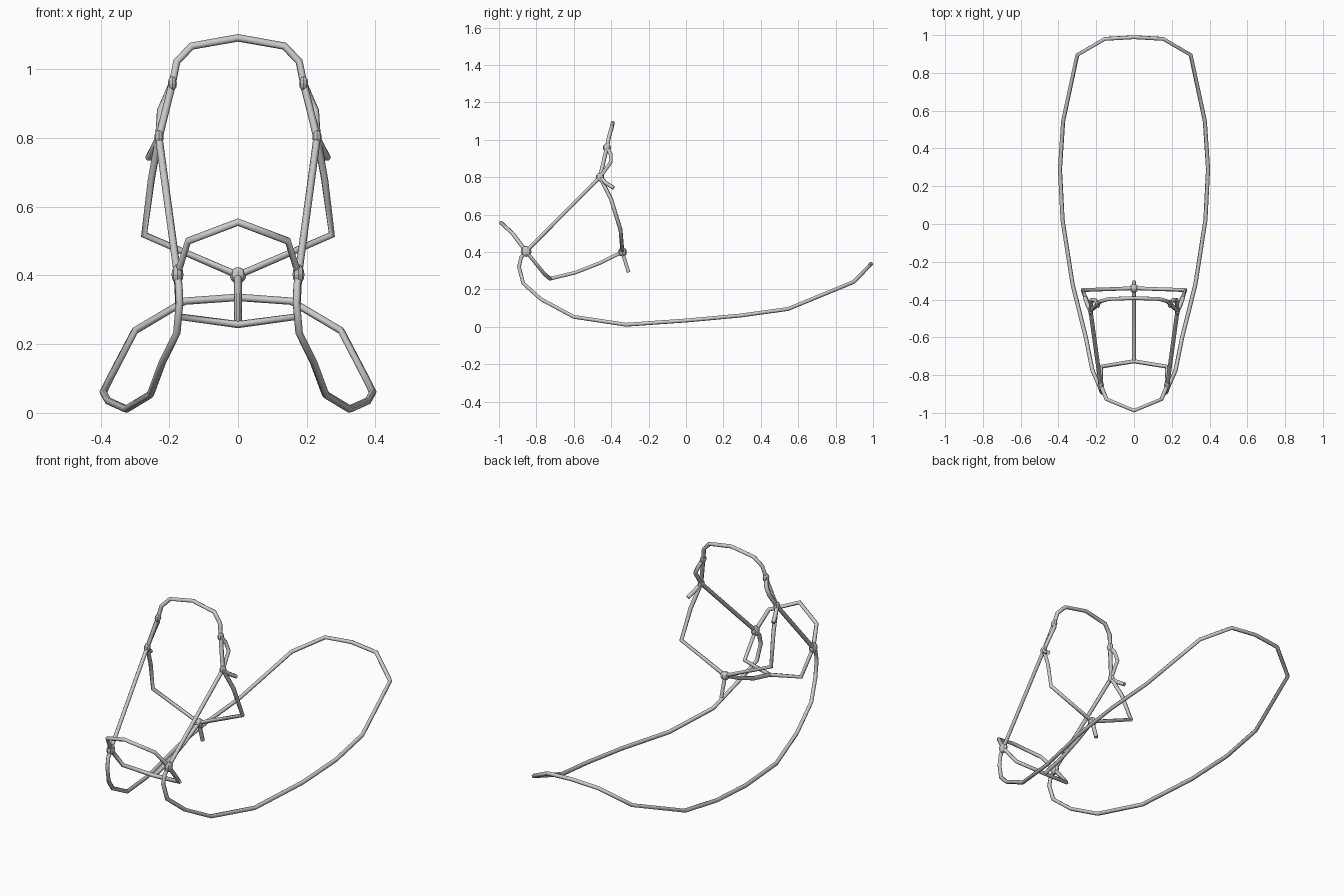
import bpy, bmesh

if "Cube" in bpy.data.objects:
    bpy.data.objects.remove(bpy.data.objects["Cube"])

R = 0.011  # rope radius


def rope(name, pts, r=R):
    """Six-sided rope with capped ends along a polyline."""
    cu = bpy.data.curves.new(name, 'CURVE')
    cu.dimensions = '3D'
    cu.bevel_depth = r
    cu.bevel_resolution = 1
    cu.use_fill_caps = True
    sp = cu.splines.new('POLY')
    sp.points.add(len(pts) - 1)
    for p, co in zip(sp.points, pts):
        p.co = (*co, 1)
    ob = bpy.data.objects.new(name, cu)
    bpy.context.collection.objects.link(ob)
    bpy.ops.object.select_all(action='DESELECT')
    bpy.context.view_layer.objects.active = ob
    ob.select_set(True)
    bpy.ops.object.convert(target='MESH')


def flip(p):
    return (-p[0], p[1], p[2])


def arch(name, half):
    """Rope mirrored over x = 0; the last point lies on the centre line."""
    rope(name, half + [flip(p) for p in half[-2::-1]])


def pair(name, pts):
    rope(name + "_right", pts)
    rope(name + "_left", [flip(p) for p in pts])


def knot(name, co, r, flat):
    """Small low-poly knot, flattened across x."""
    me = bpy.data.meshes.new(name)
    bm = bmesh.new()
    bmesh.ops.create_uvsphere(bm, u_segments=8, v_segments=6, radius=r)
    bmesh.ops.scale(bm, vec=(flat, 1, 1), verts=bm.verts)
    bm.to_mesh(me)
    bm.free()
    ob = bpy.data.objects.new(name, me)
    ob.location = co
    bpy.context.collection.objects.link(ob)


# Knot positions
bit = (0.176, -0.855, 0.403)
cheek = (0.23, -0.46, 0.80)
crown = (0.191, -0.423, 0.958)
throat = (0, -0.34, 0.40)

# Long rein loop
arch("rein", [bit, (0.172, -0.882, 0.37), (0.17, -0.893, 0.32),
              (0.178, -0.87, 0.232), (0.22, -0.775, 0.147),
              (0.255, -0.60, 0.053), (0.325, -0.32, 0.011),
              (0.378, 0.02, 0.035), (0.392, 0.29, 0.06),
              (0.375, 0.545, 0.095), (0.30, 0.895, 0.239),
              (0.155, 0.98, 0.325), (0, 0.989, 0.336)])

# Noseband: over the nose and under the chin
arch("nose_strap", [bit, (0.145, -0.928, 0.50), (0, -0.988, 0.555)])
arch("chin_strap", [bit, (0.172, -0.755, 0.28), (0, -0.727, 0.257)])

# Strap from chin to throat with hanging end
rope("jaw_strap", [(0, -0.727, 0.257), (0, -0.59, 0.29), (0, -0.46, 0.341),
                   throat])
rope("throat_tail", [throat, (0, -0.325, 0.35), (0, -0.307, 0.291)])

# Throat latch
arch("throat_latch", [cheek, (0.252, -0.40, 0.68), (0.273, -0.35, 0.518), throat])

# Cheekpieces, side loops and loose ends
pair("cheekpiece", [bit, cheek])
pair("upper_cheek", [cheek, crown])
pair("side_loop", [cheek, (0.225, -0.402, 0.88), (0.207, -0.402, 0.92), crown])
pair("cheek_tail", [cheek, (0.245, -0.43, 0.77), (0.26, -0.387, 0.742)])

# Crown over the head
arch("crown_piece", [crown, (0.178, -0.41, 1.022), (0.135, -0.397, 1.067),
                     (0, -0.392, 1.091)])

# Knots
for n, p, r in (("bit_knot", bit, 0.029), ("cheek_knot", cheek, 0.023),
                ("crown_knot", crown, 0.022)):
    knot(n + "_right", p, r, 0.6)
    knot(n + "_left", flip(p), r, 0.6)
knot("throat_knot", throat, 0.024, 1)
